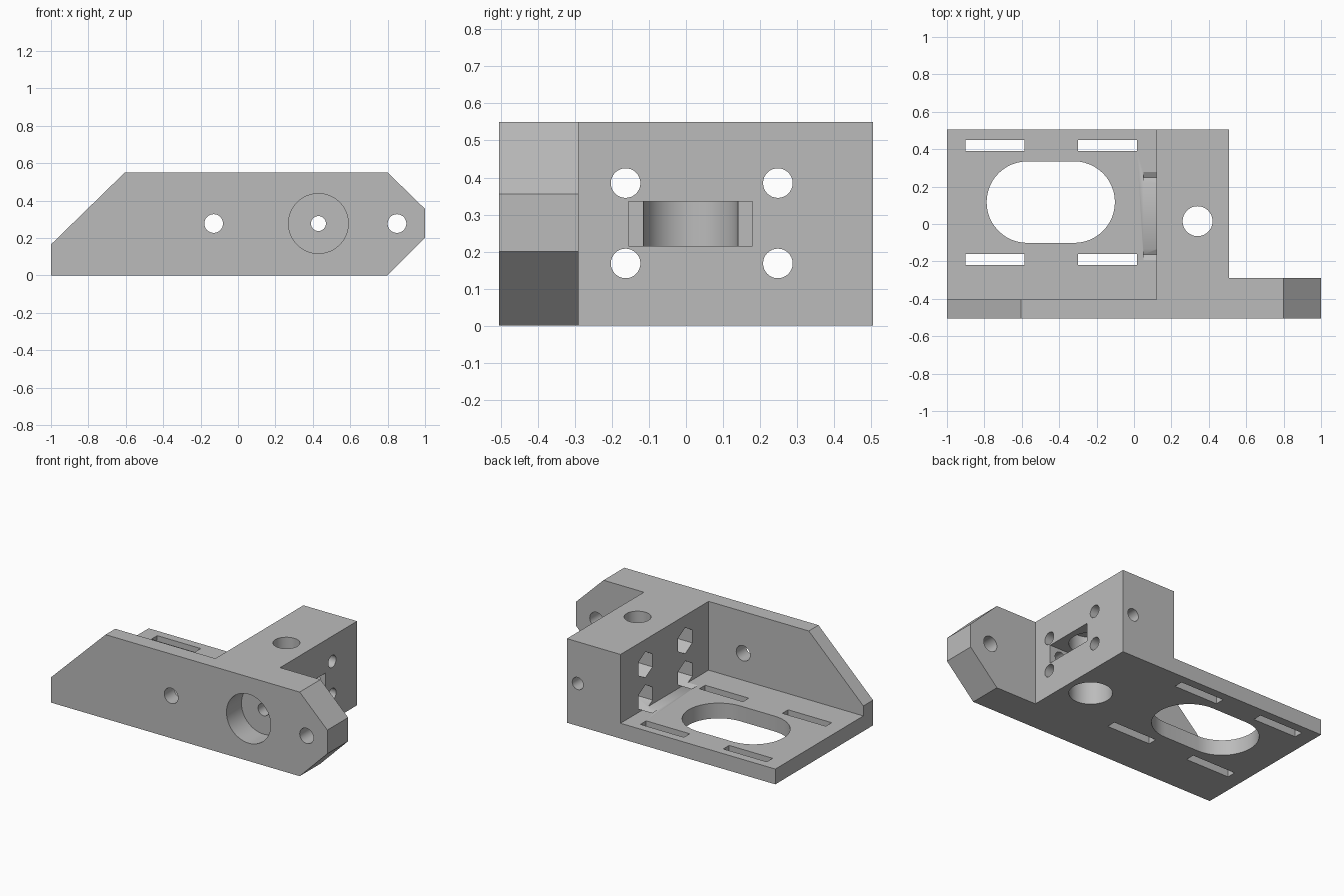
import bpy
import bmesh
import math
from mathutils import Matrix, Vector

old = bpy.data.objects.get("Cube")
if old:
    bpy.data.objects.remove(old, do_unlink=True)

grey = bpy.data.materials.new("plain grey")
grey.use_nodes = True
colour = (0.5, 0.5, 0.5, 1)
grey.diffuse_color = colour
grey.node_tree.nodes["Principled BSDF"].inputs["Base Color"].default_value = colour


def prism(name, points, start, end, axis):
    """Extrude a 2D outline along x (points y,z), y (points x,z) or z (points x,y)."""
    place = {"x": lambda a, b, t: (t, a, b),
             "y": lambda a, b, t: (a, t, b),
             "z": lambda a, b, t: (a, b, t)}[axis]
    bm = bmesh.new()
    face = bm.faces.new([bm.verts.new(place(a, b, start)) for a, b in points])
    grown = bmesh.ops.extrude_face_region(bm, geom=[face])
    shift = Vector(place(0, 0, end - start))
    bmesh.ops.translate(bm, vec=shift,
                        verts=[v for v in grown["geom"] if isinstance(v, bmesh.types.BMVert)])
    bmesh.ops.recalc_face_normals(bm, faces=bm.faces)
    mesh = bpy.data.meshes.new(name)
    bm.to_mesh(mesh)
    bm.free()
    mesh.materials.append(grey)
    obj = bpy.data.objects.new(name, mesh)
    bpy.context.collection.objects.link(obj)
    return obj


def rect(a0, a1, b0, b1):
    return [(a0, b0), (a1, b0), (a1, b1), (a0, b1)]


def ring(a, b, r, n=48, turn=0.0):
    return [(a + r * math.cos(turn + math.tau * i / n),
             b + r * math.sin(turn + math.tau * i / n)) for i in range(n)]


def stadium(a0, a1, b, r, n=24):
    right = [(a1 + r * math.sin(math.pi * i / n), b - r * math.cos(math.pi * i / n))
             for i in range(n + 1)]
    left = [(a0 - r * math.sin(math.pi * i / n), b + r * math.cos(math.pi * i / n))
            for i in range(n + 1)]
    return right + left


# Bracket: chamfered side profile run through the full depth
profile = [(-1, 0), (0.8, 0), (1, 0.2), (1, 0.355), (0.8, 0.55), (-0.605, 0.55), (-1, 0.165)]
bracket = prism("bracket", profile, -0.505, 0.505, "y")
bpy.context.view_layer.objects.active = bracket
bracket.select_set(True)


def cut(points, start, end, axis):
    cutter = prism("cutter", points, start, end, axis)
    cutter.hide_render = True
    mod = bracket.modifiers.new("cut", "BOOLEAN")
    mod.operation = "DIFFERENCE"
    mod.solver = "EXACT"
    mod.object = cutter
    bpy.ops.object.modifier_apply(modifier=mod.name)
    bpy.data.objects.remove(cutter, do_unlink=True)


# Open tray beside the block, and the notch behind the end lug
cut(rect(-1.2, 0.12, -0.405, 0.7), 0.1, 0.8, "z")
cut(rect(0.508, 1.2, -0.29, 0.7), -0.2, 0.8, "z")

# Floor openings
cut(stadium(-0.57, -0.32, 0.117, 0.218), -0.1, 0.2, "z")
for x in (-0.9, -0.3):
    for y in (-0.22, 0.39):
        cut(rect(x, x + 0.315, y, y + 0.06), -0.1, 0.2, "z")

# Vertical bore, wide below and narrow at the top, with a side slot into it
cut(ring(0.34, 0.015, 0.08), 0.3, 0.7, "z")
cut(ring(0.34, 0.0125, 0.1275), -0.1, 0.45, "z")
cut(rect(-0.155, 0.18, 0.215, 0.335), 0.34, 0.7, "x")

# Bolt holes through the block with hexagonal nut pockets
for y in (-0.163, 0.248):
    for z in (0.168, 0.385):
        cut(ring(y, z, 0.04, 32), 0.0, 0.7, "x")
        cut(ring(y, z, 0.085, 6, math.pi / 2), 0.05, 0.255, "x")

# Front holes and the large counterbore
cut(ring(-0.13, 0.277, 0.05, 32), -0.7, -0.3, "y")
cut(ring(0.85, 0.277, 0.05, 32), -0.7, -0.1, "y")
cut(ring(0.43, 0.277, 0.16), -0.7, -0.35, "y")
cut(ring(0.43, 0.277, 0.04, 32), -0.6, 0.7, "y")

bpy.ops.object.shade_smooth_by_angle(angle=math.radians(30))
